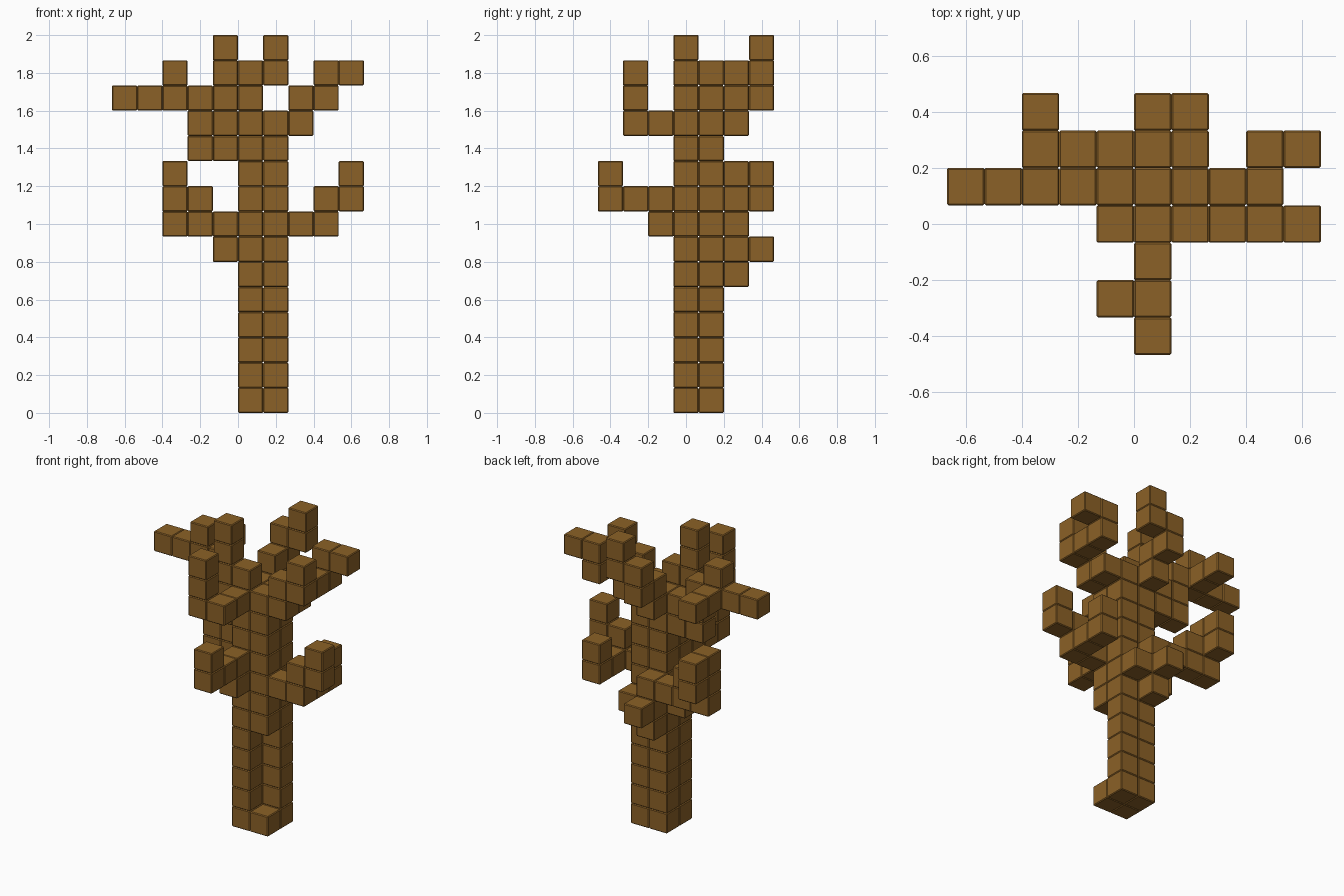
import bpy, bmesh
from mathutils import Matrix

if "Cube" in bpy.data.objects:
    bpy.data.objects.remove(bpy.data.objects["Cube"])

S = 2 / 15          # voxel size
BEVEL = 0.005
bark = bpy.data.materials.new("bark")
bark.diffuse_color = (0.26, 0.12, 0.02, 1)
bark.use_nodes = True
bark.node_tree.nodes["Principled BSDF"].inputs["Base Color"].default_value = bark.diffuse_color

STEP = {"R": (1, 0, 0), "L": (-1, 0, 0), "B": (0, 1, 0),
        "F": (0, -1, 0), "U": (0, 0, 1), "D": (0, 0, -1)}
used = set()


def blocks(name, cells):
    """One object made of softly chamfered cubes on the voxel grid."""
    bm = bmesh.new()
    for c in cells:
        if c in used:
            continue
        used.add(c)
        x, y, z = c
        bmesh.ops.create_cube(bm, size=S, matrix=Matrix.Translation(
            ((x + 0.5) * S, y * S, (z + 0.5) * S)))
    bmesh.ops.bevel(bm, geom=bm.edges[:], offset=BEVEL, segments=1,
                    affect='EDGES', profile=0.5)
    me = bpy.data.meshes.new(name)
    bm.to_mesh(me)
    bm.free()
    me.materials.append(bark)
    bpy.context.collection.objects.link(bpy.data.objects.new(name, me))


def walk(start, moves):
    """Cells visited when stepping from start (R/L, B/F, U/D)."""
    cells = [start]
    for m in moves:
        cells.append(tuple(a + b for a, b in zip(cells[-1], STEP[m])))
    return cells


# Trunk: 2 x 2 column, front right corner notched between root and crown
trunk = [(x, y, z) for z in range(12) for x in (0, 1) for y in (0, 1)
         if not ((x, y) == (1, 0) and 1 <= z <= 4)]
blocks("trunk", trunk)

# Lower branches
blocks("lower_front_branch", walk((0, -1, 7), "UFFU"))
blocks("lower_right_branch", walk((2, 0, 7), "RURU"))
blocks("lower_right_fork", walk((3, 1, 7), "BU"))
blocks("lower_back_branch", walk((0, 2, 5), "UB") + [(1, 2, 6)])
blocks("lower_left_branch", walk((0, 2, 7), "LLLUUBD") + [(-2, 2, 8), (-1, 1, 6)])

# Upper branches
blocks("upper_front_branch", walk((0, -1, 11), "FLUU"))
blocks("upper_right_branch", walk((2, 1, 11), "FURU"))
blocks("upper_right_fork", walk((3, 1, 12), "BUR"))
blocks("upper_back_branch", walk((0, 2, 11), "UBURU"))
blocks("crown_shoot", walk((-1, 0, 10), "UUUU") + [(0, 0, 12)])
blocks("upper_left_branch", walk((-1, 1, 10), "LUULLL") + [(-1, 1, 11), (-3, 1, 13)])
blocks("upper_left_fork", walk((-3, 2, 12), "B"))
